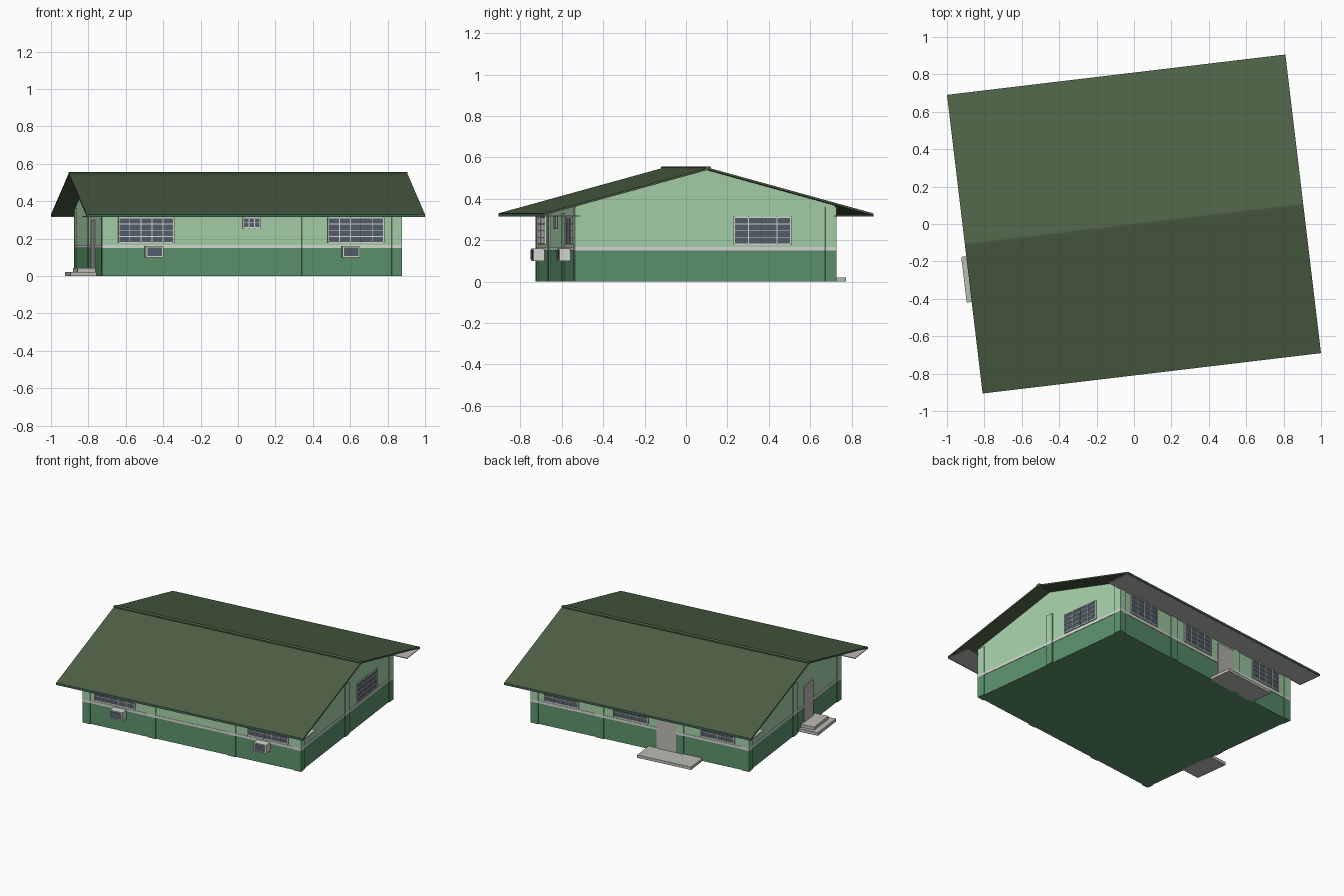
import bpy
import bmesh
import math
from mathutils import Matrix

cube = bpy.data.objects.get("Cube")
if cube:
    bpy.data.objects.remove(cube, do_unlink=True)

TURN = Matrix.Rotation(math.radians(6.8), 4, 'Z')   # the house stands slightly turned
A, B = 0.80, 0.63          # half length and half depth of the walls
RA, RB = 0.911, 0.802      # half length and half depth of the roof
EAVE, RIDGE, THICK = 0.33, 0.55, 0.01
SLOPE = (RIDGE - EAVE) / RB
BAND0, BAND1 = 0.15, 0.167


def material(name, r, g, b):
    def lin(c):
        c /= 255
        return c / 12.92 if c < 0.04 else ((c + 0.055) / 1.055) ** 2.4
    m = bpy.data.materials.new(name)
    m.use_nodes = True
    col = (lin(r), lin(g), lin(b), 1)
    m.diffuse_color = col
    m.node_tree.nodes["Principled BSDF"].inputs["Base Color"].default_value = col
    return m


PALE = material("pale green wall", 166, 209, 170)
DEEP = material("deep green plinth", 92, 146, 108)
ROOF = material("dark green roof", 78, 97, 70)
WHITE = material("off white trim", 215, 217, 211)
STONE = material("light grey concrete", 188, 187, 181)
GLASS = material("slate glass", 84, 96, 108)
FASCIA = material("fascia green", 70, 108, 88)


def finish(name, bm, mats):
    bmesh.ops.recalc_face_normals(bm, faces=bm.faces)
    bm.transform(TURN)
    me = bpy.data.meshes.new(name)
    bm.to_mesh(me)
    bm.free()
    for m in mats:
        me.materials.append(m)
    ob = bpy.data.objects.new(name, me)
    bpy.context.collection.objects.link(ob)
    return ob


def add_box(bm, u, v, z, slot=0):
    """Box between the pairs u, v and z."""
    size = [abs(p[1] - p[0]) for p in (u, v, z)]
    mid = [(p[0] + p[1]) / 2 for p in (u, v, z)]
    mat = Matrix.Translation(mid) @ Matrix.Diagonal((*size, 1))
    made = bmesh.ops.create_cube(bm, size=1, matrix=mat)
    for f in {f for vert in made["verts"] for f in vert.link_faces}:
        f.material_index = slot


def add_prism(bm, profile, half, slot=0):
    """Profile of (v, z) points extruded along the length."""
    ends = [[bm.verts.new((s * half, v, z)) for v, z in profile] for s in (-1, 1)]
    n = len(profile)
    faces = [bm.faces.new(e) for e in ends]
    for i in range(n):
        j = (i + 1) % n
        faces.append(bm.faces.new((ends[0][i], ends[0][j], ends[1][j], ends[1][i])))
    for f in faces:
        f.material_index = slot


def on_wall(side, s, out):
    """Ranges along a wall and outward from it, turned into u and v ranges."""
    if side in ("front", "back"):
        k = -1 if side == "front" else 1
        return s, tuple(k * (B + o) for o in out)
    k = -1 if side == "left" else 1
    return tuple(k * (A + o) for o in out), s


def banded_post(name, u, v, top):
    bm = bmesh.new()
    add_box(bm, u, v, (0, BAND0), 0)
    add_box(bm, u, v, (BAND0, BAND1), 1)
    add_box(bm, u, v, (BAND1, top), 2)
    finish(name, bm, (DEEP, WHITE, PALE))


def window(name, side, s, z, cols, rows):
    bm = bmesh.new()
    add_box(bm, *on_wall(side, s, (-0.01, 0.003)), z, 1)
    frame, bar = 0.007, 0.004
    for i in range(cols + 1):
        w = frame if i in (0, cols) else bar
        c = s[0] + w / 2 + (s[1] - s[0] - w) * i / cols
        add_box(bm, *on_wall(side, (c - w / 2, c + w / 2), (-0.01, 0.008)), z)
    for i in range(rows + 1):
        w = frame if i in (0, rows) else bar
        c = z[0] + w / 2 + (z[1] - z[0] - w) * i / rows
        add_box(bm, *on_wall(side, s, (-0.01, 0.007)), (c - w / 2, c + w / 2))
    finish(name, bm, (WHITE, GLASS))


# Walls: plinth, painted band and gabled upper part
bm = bmesh.new()
add_box(bm, (-A, A), (-B, B), (0, BAND0))
finish("lower_walls", bm, (DEEP,))
bm = bmesh.new()
add_box(bm, (-A - .003, A + .003), (-B - .003, B + .003), (BAND0, BAND1))
finish("wall_band", bm, (WHITE,))
bm = bmesh.new()
shoulder = EAVE + (RB - B) * SLOPE - THICK
add_prism(bm, [(-B, BAND1), (B, BAND1), (B, shoulder), (0, RIDGE - THICK),
               (-B, shoulder)], A)
finish("upper_walls", bm, (PALE,))

# Pilasters at the corners, along the long walls and on the gables
W, OUT = 0.055, 0.007
for su, nu in ((-1, "left"), (1, "right")):
    for sv, nv in ((-1, "front"), (1, "back")):
        banded_post(f"{nv}_{nu}_corner_pilaster",
                    sorted((su * (A + OUT), su * (A + OUT - W))),
                    sorted((sv * (B + OUT), sv * (B + OUT - W))), 0.36)
        c = su * 0.295
        banded_post(f"{nv}_{nu}_wall_pilaster",
                    *on_wall(nv, (c - W / 2, c + W / 2), (-0.02, OUT)), 0.33)
    banded_post(f"{nu}_gable_pilaster",
                *on_wall(nu, (-W / 2, W / 2), (-0.02, OUT)), 0.37)

# Roof slabs, ridge cap, fascia boards and soffits
bm = bmesh.new()
add_prism(bm, [(-RB, EAVE - THICK), (-RB, EAVE), (0, RIDGE), (RB, EAVE),
               (RB, EAVE - THICK), (0, RIDGE - THICK)], RA)
finish("roof", bm, (ROOF,))
bm = bmesh.new()
add_prism(bm, [(-0.014, RIDGE - .006), (-0.014, RIDGE + .004), (0, RIDGE + .007),
               (0.014, RIDGE + .004), (0.014, RIDGE - .006)], RA)
finish("ridge_cap", bm, (ROOF,))
for k, side in ((-1, "front"), (1, "back")):
    bm = bmesh.new()
    add_box(bm, (-RA, RA), (k * (RB - .004), k * (RB + .002)), (0.315, EAVE - .001))
    finish(f"{side}_fascia", bm, (FASCIA,))
    bm = bmesh.new()
    add_box(bm, (-RA, RA), (k * (B - .003), k * (RB - .005)), (0.315, 0.32))
    finish(f"{side}_soffit", bm, (STONE,))

# Windows
tall = (0.176, 0.314)
window("front_left_window", "front", (-0.72, -0.418), tall, 5, 4)
window("front_right_window", "front", (0.408, 0.712), tall, 5, 4)
window("front_small_window", "front", (-0.05, 0.046), (0.255, 0.314), 3, 2)
window("right_gable_window", "right", (0.136, 0.418), tall, 4, 4)
for name, s in (("right", (0.45, 0.705)), ("middle", (-0.06, 0.198)),
                ("left", (-0.70, -0.45))):
    window(f"back_{name}_window", "back", s, tall, 4, 4)

# Air conditioners below the front windows
for name, c in (("left", -0.531), ("right", 0.529)):
    bm = bmesh.new()
    s = (c - 0.047, c + 0.047)
    add_box(bm, *on_wall("front", s, (-0.01, 0.055)), (0.1, 0.16))
    add_box(bm, *on_wall("front", (s[0] + .008, s[1] - .008), (0.05, 0.058)),
            (0.107, 0.153), 1)
    finish(f"{name}_air_conditioner", bm, (WHITE, GLASS))

# Doors with their platform and steps
for name, side, s, z in (("back_door", "back", (-0.266, -0.124), (0.02, 0.3)),
                         ("side_door", "left", (-0.25, -0.13), (0.04, 0.3))):
    bm = bmesh.new()
    add_box(bm, *on_wall(side, s, (-0.01, 0.006)), z)
    finish(name, bm, (STONE,))
bm = bmesh.new()
add_box(bm, *on_wall("back", (-0.46, -0.062), (-0.01, 0.157)), (0, 0.02))
finish("back_platform", bm, (STONE,))
bm = bmesh.new()
add_box(bm, *on_wall("left", (-0.311, -0.065), (-0.01, 0.138)), (0, 0.022))
add_box(bm, *on_wall("left", (-0.285, -0.09), (-0.01, 0.098)), (0.022, 0.043))
finish("side_steps", bm, (STONE,))
